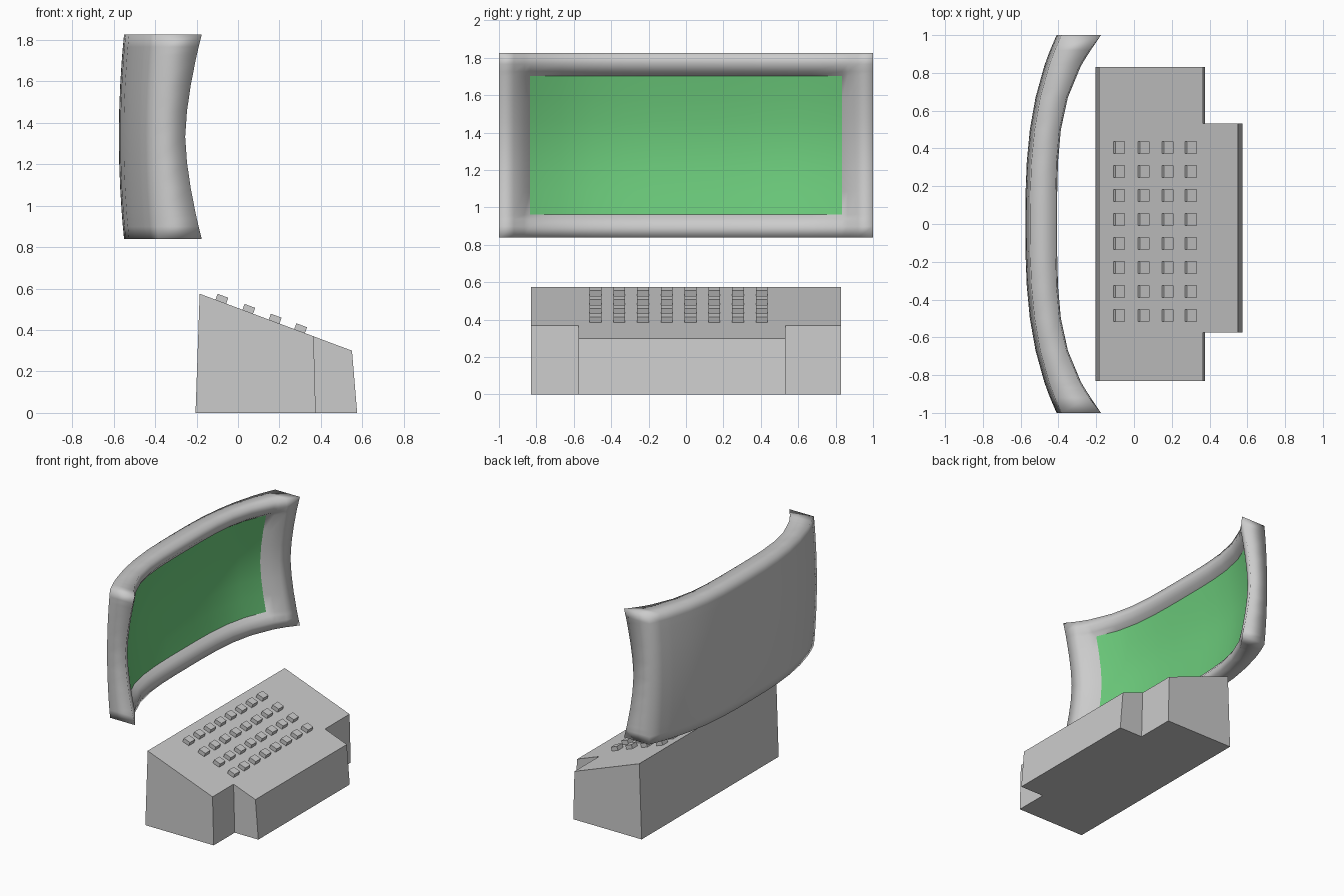
import bpy, bmesh, math
from mathutils import Matrix

if "Cube" in bpy.data.objects:
    bpy.data.objects.remove(bpy.data.objects["Cube"])


def finish(bm, name, smooth=False):
    bmesh.ops.recalc_face_normals(bm, faces=bm.faces)
    me = bpy.data.meshes.new(name)
    bm.to_mesh(me)
    bm.free()
    for p in me.polygons:
        p.use_smooth = smooth
    ob = bpy.data.objects.new(name, me)
    bpy.context.collection.objects.link(ob)
    return ob


# Desk console: stepped plan with a sloping top
def slope(x):
    return 0.575 - 0.374 * (x + 0.185)


plan = [(-0.205, -0.185, -0.83), (0.375, 0.365, -0.83), (0.375, 0.365, -0.575),
        (0.575, 0.55, -0.575), (0.575, 0.55, 0.532), (0.375, 0.365, 0.532),
        (0.375, 0.365, 0.83), (-0.205, -0.185, 0.83)]  # x at floor, x at top, y
bm = bmesh.new()
low = [bm.verts.new((a, y, 0)) for a, b, y in plan]
top = [bm.verts.new((b, y, slope(b))) for a, b, y in plan]
bm.faces.new(low)
bm.faces.new(top)
for i in range(8):
    j = (i + 1) % 8
    bm.faces.new((low[i], low[j], top[j], top[i]))
finish(bm, "console")

# Keys: 4 columns by 8 rows, tilted to the slope
bm = bmesh.new()
tilt = math.atan(0.374)
for x in (-0.083, 0.047, 0.174, 0.297):
    for i in range(8):
        m = (Matrix.Translation((x, 0.405 - i * 0.127, slope(x)))
             @ Matrix.Rotation(tilt, 4, 'Y')
             @ Matrix.Translation((0, 0, 0.012))
             @ Matrix.Diagonal((0.055, 0.062, 0.036, 1)))
        bmesh.ops.create_cube(bm, size=1, matrix=m)
finish(bm, "keys")

# Curved screen and frame: u runs along y, v along z, both -1..1
ZC, HZ = 1.3325, 0.4925
SU, SV = 0.833, 0.752  # screen limits


def mirrored(half):
    return [-h for h in reversed(half)] + [0] + half


US = mirrored([0.17, 0.33, 0.5, 0.67, SU, 0.865, 0.92, 1])
VS = mirrored([0.25, 0.5, SV, 0.80, 0.88, 1])


def front_x(u, v):
    x = 0.24 * abs(u) ** 3.6 + 0.08 * abs(v) ** 1.6
    if abs(u) <= SU and abs(v) <= SV:
        return x - 0.52
    if abs(u) == 1 or abs(v) == 1:
        return x - 0.495
    crest = abs(u) > 0.9 or abs(v) > 0.85
    return x - (0.472 if crest else 0.49)


def back_x(u, v):
    return -0.575 + 0.165 * abs(u) ** 2.8 + 0.025 * v * v


def sheet(bm, us, vs, fx, keep):
    g = [[bm.verts.new((fx(u, v), u, ZC + HZ * v)) for v in vs] for u in us]
    for i in range(len(us) - 1):
        for j in range(len(vs) - 1):
            if keep(us[i] + us[i + 1], vs[j] + vs[j + 1]):
                bm.faces.new((g[i][j], g[i + 1][j], g[i + 1][j + 1], g[i][j + 1]))
    return g


def border(g):
    return ([r[0] for r in g] + g[-1][1:] + [r[-1] for r in reversed(g[:-1])]
            + list(reversed(g[0][1:-1])))


# Frame: front rim, back shell and outer wall
bm = bmesh.new()
f = sheet(bm, US, VS, front_x, lambda u, v: abs(u) / 2 > SU or abs(v) / 2 > SV)
b = sheet(bm, US, VS, back_x, lambda u, v: True)
bf, bb = border(f), border(b)
for i in range(len(bf)):
    j = (i + 1) % len(bf)
    bm.faces.new((bf[i], bf[j], bb[j], bb[i]))
bmesh.ops.delete(bm, geom=[v for v in bm.verts if not v.link_faces], context='VERTS')
finish(bm, "screen_frame", True)

# Green screen panel
bm = bmesh.new()
sheet(bm, [u for u in US if abs(u) <= SU], [v for v in VS if abs(v) <= SV],
      front_x, lambda u, v: True)
screen = finish(bm, "screen", True)
if screen.data.polygons[0].normal.x < 0:
    screen.data.flip_normals()
mat = bpy.data.materials.new("screen_green")
mat.diffuse_color = (0.15, 0.6, 0.2, 1)
mat.use_nodes = True
mat.node_tree.nodes["Principled BSDF"].inputs["Base Color"].default_value = mat.diffuse_color
screen.data.materials.append(mat)
